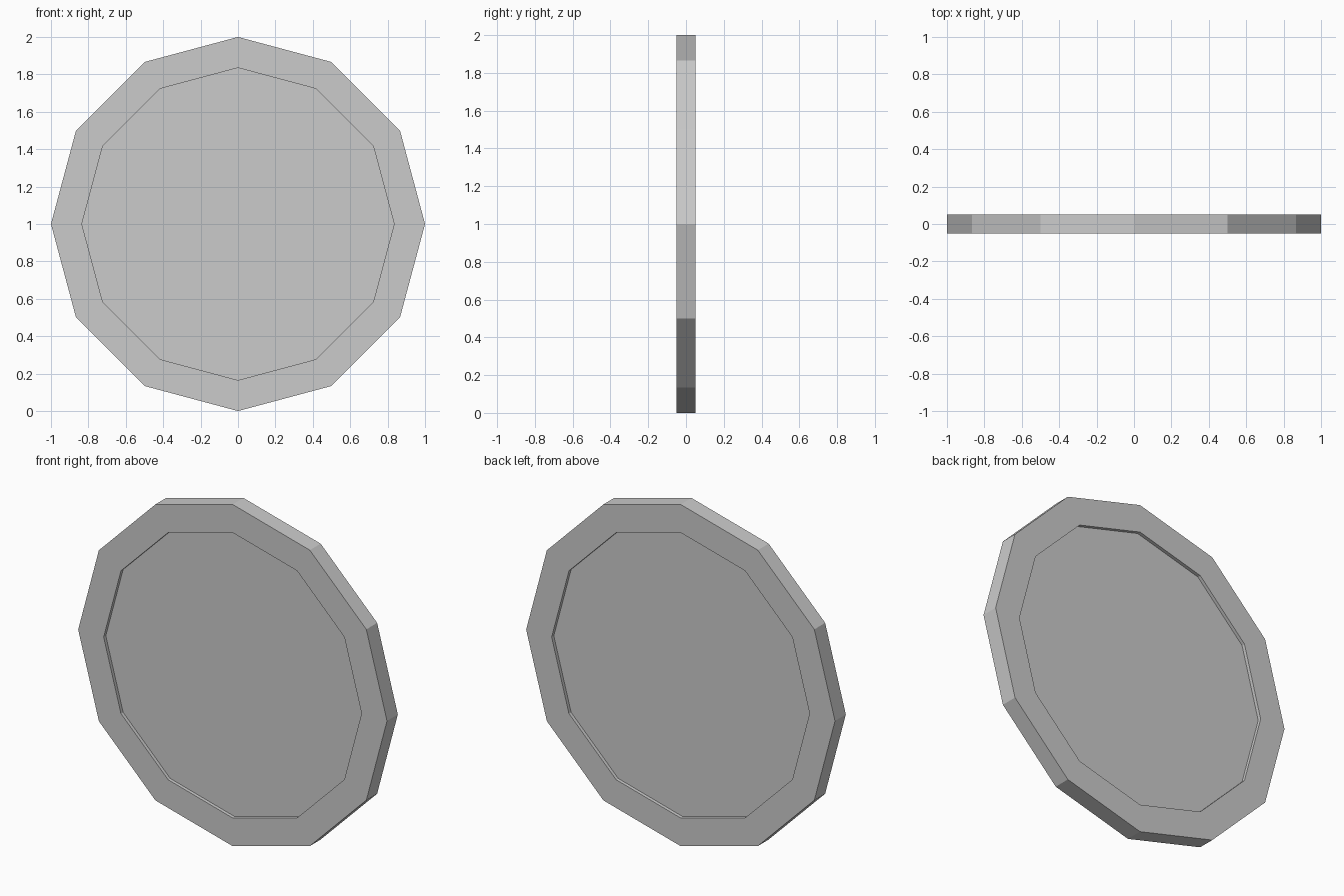
import bpy
import bmesh
import math

if "Cube" in bpy.data.objects:
    bpy.data.objects.remove(bpy.data.objects["Cube"])

SIDES = 12
R_OUT, R_IN = 1.0, 0.835
HALF, PANEL = 0.05, 0.03   # rim half thickness, recessed panel half thickness

bm = bmesh.new()

# Half cross-section: panel, rim step, outer edge, and the same on the back
profile = [(0, -PANEL), (R_IN, -PANEL), (R_IN, -HALF), (R_OUT, -HALF),
           (R_OUT, HALF), (R_IN, HALF), (R_IN, PANEL), (0, PANEL)]
verts = [bm.verts.new((r, y, 1.0)) for r, y in profile]
edges = [bm.edges.new(pair) for pair in zip(verts, verts[1:])]

# Lathe around the y axis into a twelve-sided disc
bmesh.ops.spin(bm, geom=verts + edges, cent=(0, 0, 1), axis=(0, 1, 0),
               angle=math.tau, steps=SIDES)
bmesh.ops.remove_doubles(bm, verts=bm.verts, dist=1e-4)

# Merge each recessed panel into one flat polygon
bmesh.ops.dissolve_limit(bm, angle_limit=math.radians(1),
                         verts=[v for v in bm.verts if math.hypot(v.co.x, v.co.z - 1) < 0.01],
                         edges=[e for e in bm.edges
                                if any(math.hypot(v.co.x, v.co.z - 1) < 0.01 for v in e.verts)])
bmesh.ops.recalc_face_normals(bm, faces=bm.faces)

mesh = bpy.data.meshes.new("rimmed_disc")
bm.to_mesh(mesh)
bm.free()
disc = bpy.data.objects.new("rimmed_disc", mesh)
bpy.context.collection.objects.link(disc)
